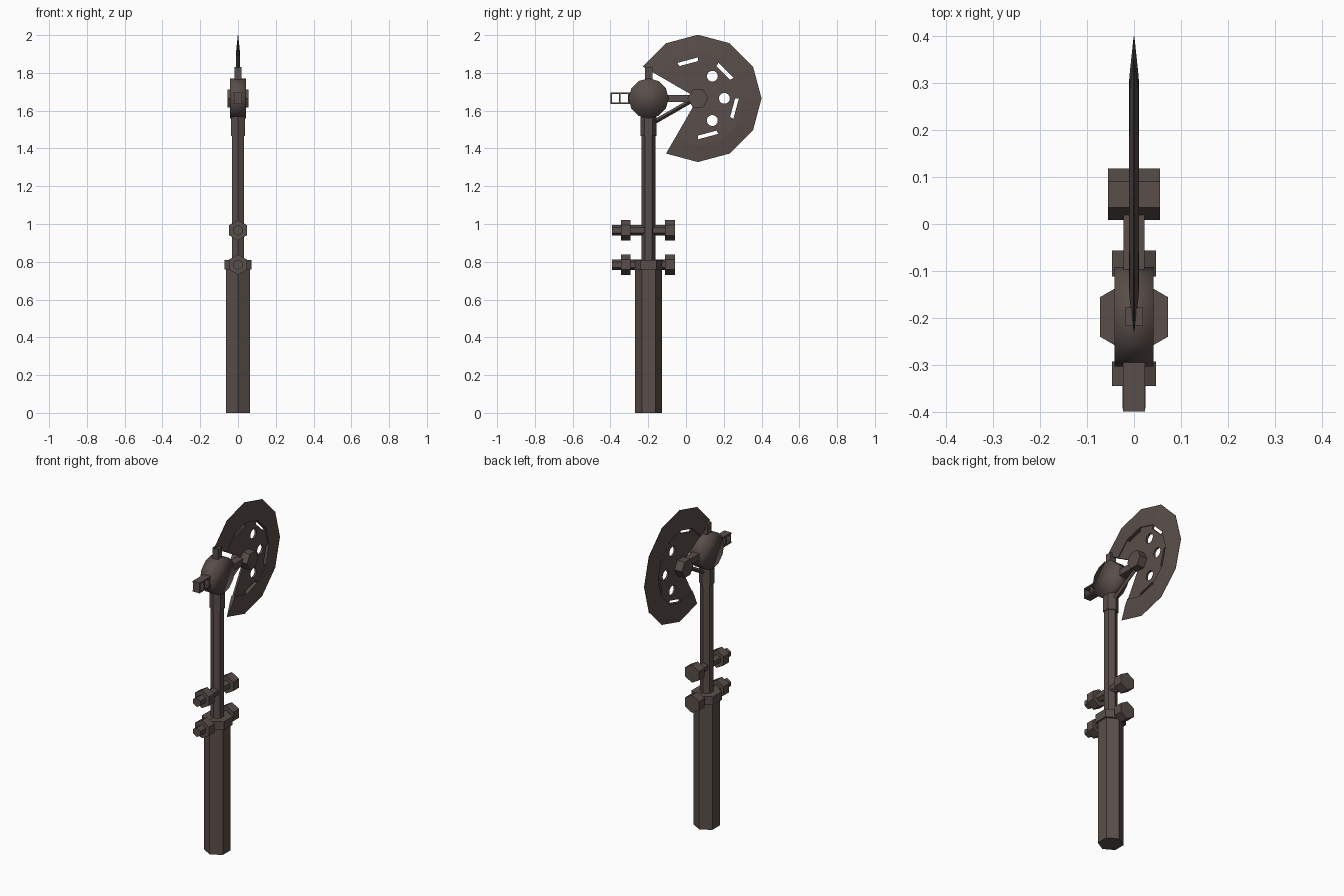
import bpy, bmesh, math
from mathutils import Vector

if "Cube" in bpy.data.objects:
    bpy.data.objects.remove(bpy.data.objects["Cube"])

steel = bpy.data.materials.new("dark_brown_iron")
steel.diffuse_color = (0.1, 0.076, 0.068, 1)
steel.use_nodes = True
steel.node_tree.nodes["Principled BSDF"].inputs["Base Color"].default_value = steel.diffuse_color


def finish(name, bm, smooth=False):
    bmesh.ops.recalc_face_normals(bm, faces=bm.faces)
    me = bpy.data.meshes.new(name)
    bm.to_mesh(me)
    bm.free()
    ob = bpy.data.objects.new(name, me)
    bpy.context.collection.objects.link(ob)
    me.materials.append(steel)
    for p in me.polygons:
        p.use_smooth = smooth
    return ob


def prism(name, a, b, r, n=6, ref=(0, 1, 0), smooth=False):
    """n-sided prism from a to b, first corner pointing along ref"""
    a, b = Vector(a), Vector(b)
    d = (b - a).normalized()
    u = Vector(ref)
    w = d.cross(u)
    bm = bmesh.new()
    rings = []
    for c in (a, b):
        rings.append([bm.verts.new(c + r * (u * math.cos(t) + w * math.sin(t)))
                      for t in (2 * math.pi * i / n for i in range(n))])
    bm.faces.new(rings[0])
    bm.faces.new(rings[1])
    for i in range(n):
        j = (i + 1) % n
        bm.faces.new((rings[0][i], rings[0][j], rings[1][j], rings[1][i]))
    return finish(name, bm, smooth)


def box(name, x, y, z):
    bm = bmesh.new()
    bmesh.ops.create_cube(bm, size=1)
    for v in bm.verts:
        v.co = [lo + (hi - lo) * (c + 0.5) for c, (lo, hi) in zip(v.co, (x, y, z))]
    return finish(name, bm)


HY, HZ = -0.198, 1.665      # handle axis, head height
BY = 0.063                  # blade centre

# Handle
prism("grip", (0, HY, 0), (0, HY, 0.77), 0.072)
prism("grip_collar", (0, HY, 0.76), (0, HY, 0.81), 0.084)
prism("shaft", (0, HY, 0.8), (0, HY, 1.5), 0.037)
prism("shaft_sleeve", (0, HY, 1.465), (0, HY, 1.6), 0.043)

# Cross bolts with hexagonal nuts
for i, z in enumerate((0.785, 0.967)):
    prism(f"bolt_{i}", (0, -0.393, z), (0, -0.09, z), 0.028, ref=(0, 0, 1))
    for side, y0, y1 in (("front", -0.345, -0.293), ("back", -0.112, -0.057)):
        prism(f"nut_{side}_{i}", (0, y0, z), (0, y1, z), 0.054, ref=(0, 0, 1))

# Head drum, top stub, arm, strut, hub
prism("head_drum", (-0.042, HY, HZ), (0.042, HY, HZ), 0.106, n=12, smooth=True)
box("top_stub", (-0.019, 0.019), (HY - 0.018, HY + 0.02), (1.74, 1.83))
box("arm", (-0.022, 0.022), (-0.12, 0.03), (1.645, 1.684))
s = Vector((0, 0.2, 0.115)).normalized()
prism("strut", (0, -0.18, 1.533), (0, 0.025, 1.651), 0.012, n=4, ref=(0, -s.z, s.y))
prism("hub", (-0.055, BY, HZ), (0.055, BY, HZ), 0.055)

# Open frame at the front of the head
for name, z0 in (("frame_bottom", 1.634), ("frame_top", 1.688)):
    box(name, (-0.023, 0.023), (-0.4, -0.29), (z0, z0 + 0.009))
for i, y0 in enumerate((-0.4, -0.355, -0.308)):
    box(f"frame_post_{i}", (-0.022, 0.022), (y0, y0 + 0.008), (1.64, 1.69))


def blade_strip(name, r0, h0, r1, h1, segs, step=30):
    """closed wedge segments between two radii, half thickness h0 to h1"""
    bm = bmesh.new()

    def pt(r, h, a):
        t = math.radians(a)
        return bm.verts.new((h, BY + r * math.cos(t), HZ + r * math.sin(t)))
    for start, count in segs:
        prev = None
        for k in range(count + 1):
            a = start + k * step
            cur = [pt(r0, -h0, a), pt(r1, -h1, a), pt(r1, h1, a), pt(r0, h0, a)]
            if prev:
                for i in range(4):
                    j = (i + 1) % 4
                    bm.faces.new((prev[i], prev[j], cur[j], cur[i]))
            if k in (0, count):
                bm.faces.new(cur)
            prev = cur
    return finish(name, bm)


# Blade: inner plate, bridges between slots, sharpened outer ring
plate = blade_strip("blade_plate", 0.02, 0.006, 0.197, 0.006, [(-120, 9)])
blade_strip("blade_bridges", 0.195, 0.006, 0.22, 0.006,
            [(a, 1) for a in (-120, -60, 0, 60, 120)])
blade_strip("blade_ring_body", 0.217, 0.011, 0.25, 0.01, [(-120, 9)])
blade_strip("blade_edge", 0.25, 0.01, 0.337, 0.0008, [(-120, 9)])

# Round holes through the plate
for i, a in enumerate((-57, 0, 57)):
    t = math.radians(a)
    y, z = BY + 0.14 * math.cos(t), HZ + 0.14 * math.sin(t)
    cutter = prism(f"hole_cutter_{i}", (-0.05, y, z), (0.05, y, z), 0.029, n=14)
    cutter.hide_render = True
    cutter.hide_viewport = True
    m = plate.modifiers.new(f"hole_{i}", 'BOOLEAN')
    m.object = cutter
    m.operation = 'DIFFERENCE'
    m.solver = 'EXACT'
